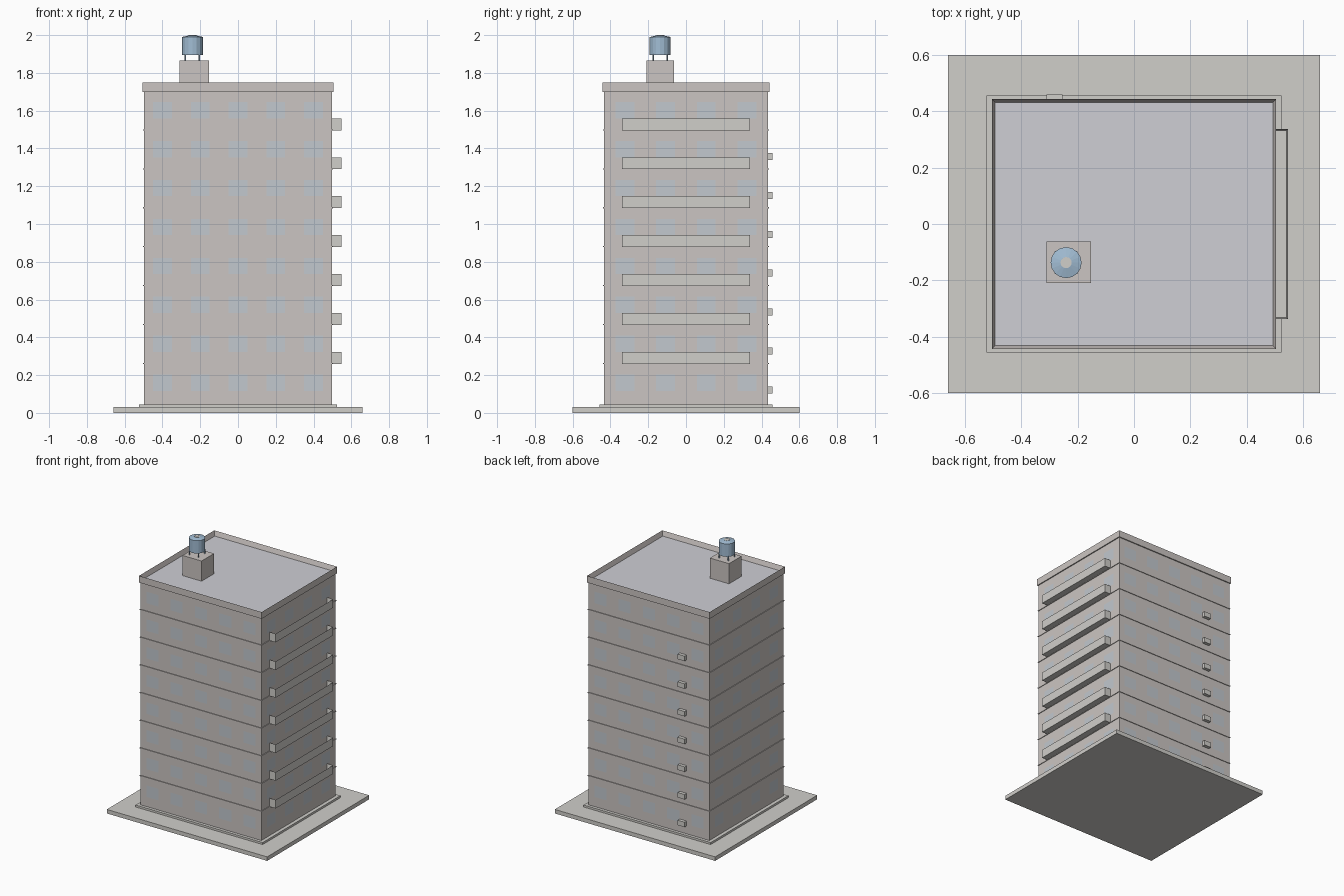
import bpy, bmesh, math
from mathutils import Matrix, Vector

if "Cube" in bpy.data.objects:
    bpy.data.objects.remove(bpy.data.objects["Cube"])

FLOORS, STEP = 8, 0.206
HX, HY = 0.497, 0.435          # half size of the tower


def material(name, rgb):
    m = bpy.data.materials.new(name)
    m.diffuse_color = (*rgb, 1)
    m.use_nodes = True
    m.node_tree.nodes["Principled BSDF"].inputs["Base Color"].default_value = m.diffuse_color
    return m


WALL = material("wall", (0.60, 0.56, 0.54))
STONE = material("stone", (0.63, 0.62, 0.59))
ROOF = material("roof", (0.62, 0.62, 0.66))
GLASS = material("glass", (0.54, 0.58, 0.62))
BLUE = material("blue", (0.36, 0.51, 0.66))


def finish(name, bm, mat):
    me = bpy.data.meshes.new(name)
    bm.to_mesh(me)
    bm.free()
    me.materials.append(mat)
    ob = bpy.data.objects.new(name, me)
    bpy.context.collection.objects.link(ob)
    return ob


def add_box(bm, lo, hi):
    lo, hi = Vector(lo), Vector(hi)
    m = Matrix.Translation((lo + hi) / 2) @ Matrix.Diagonal((*(hi - lo), 1))
    return bmesh.ops.create_cube(bm, size=1, matrix=m)["verts"]


def add_tray(bm, lo, hi, wall, depth):
    # box with an open-topped recess
    verts = add_box(bm, lo, hi)
    top = max({f for v in verts for f in v.link_faces},
              key=lambda f: f.calc_center_median().z)
    bmesh.ops.inset_region(bm, faces=[top], thickness=wall, use_even_offset=True)
    for v in top.verts:
        v.co.z -= depth
    return top


def box(name, lo, hi, mat):
    bm = bmesh.new()
    add_box(bm, lo, hi)
    return finish(name, bm, mat)


def centred(name, hx, hy, z0, z1, mat):
    return box(name, (-hx, -hy, z0), (hx, hy, z1), mat)


# Ground slab, plinth and tower
centred("ground_slab", 0.66, 0.60, 0, 0.03, STONE)
centred("plinth", 0.523, 0.457, 0.03, 0.045, STONE)
centred("tower", HX, HY, 0.045, 1.70, WALL)

# Parapet with sunken roof
bm = bmesh.new()
roof = add_tray(bm, (-0.505, -0.443, 1.70), (0.505, 0.443, 1.75), 0.012, 0.035)
roof.material_index = 1
finish("parapet", bm, WALL).data.materials.append(ROOF)

# Thin bands between floors
bm = bmesh.new()
for i in range(1, FLOORS):
    z = 0.056 + STEP * i
    add_box(bm, (-HX - 0.005, -HY - 0.005, z - 0.003), (HX + 0.005, HY + 0.005, z + 0.003))
finish("floor_bands", bm, WALL)

# Windows lying almost flush with the four walls
bm = bmesh.new()
sides = [(0, HY, 5, 0.20), (90, HX, 4, 0.215), (180, HY, 5, 0.20), (270, HX, 4, 0.215)]
for angle, dist, count, gap in sides:
    turn = Matrix.Rotation(math.radians(angle), 4, 'Z')
    for floor in range(FLOORS):
        for k in range(count):
            x, z = (k - (count - 1) / 2) * gap, 0.16 + STEP * floor
            quad = [(x - 0.05, z - 0.043), (x + 0.05, z - 0.043),
                    (x + 0.05, z + 0.043), (x - 0.05, z + 0.043)]
            bm.faces.new([bm.verts.new(turn @ Vector((u, -dist - 0.001, w))) for u, w in quad])
finish("windows", bm, GLASS)

# Balconies on the right, air conditioners on the back
balconies, coolers = bmesh.new(), bmesh.new()
for i in range(FLOORS - 1):
    z = STEP * i
    add_tray(balconies, (HX - 0.005, -0.338, 0.26 + z), (0.547, 0.338, 0.323 + z), 0.006, 0.055)
    add_box(coolers, (-0.31, HY - 0.005, 0.103 + z), (-0.253, 0.459, 0.14 + z))
finish("balconies", balconies, STONE)
finish("air_conditioners", coolers, STONE)

# Roof hut
box("roof_hut", (-0.31, -0.21, 1.71), (-0.153, -0.063, 1.865), WALL)

# Water tank on four legs
TX, TY = -0.241, -0.137


def cone(bm, r1, r2, z0, z1, n, x=TX, y=TY):
    bmesh.ops.create_cone(bm, cap_ends=True, segments=n, radius1=r1, radius2=r2,
                          depth=z1 - z0, matrix=Matrix.Translation((x, y, (z0 + z1) / 2)))


bm = bmesh.new()
cone(bm, 0.055, 0.055, 1.895, 1.99, 16)
cone(bm, 0.055, 0.02, 1.99, 1.998, 16)
finish("water_tank", bm, BLUE)
bm = bmesh.new()
cone(bm, 0.02, 0.02, 1.99, 2.0, 12)
finish("tank_cap", bm, STONE)
bm = bmesh.new()
for sx in (-1, 1):
    for sy in (-1, 1):
        cone(bm, 0.004, 0.004, 1.86, 1.90, 8, TX + sx * 0.037, TY + sy * 0.037)
finish("tank_legs", bm, BLUE)
